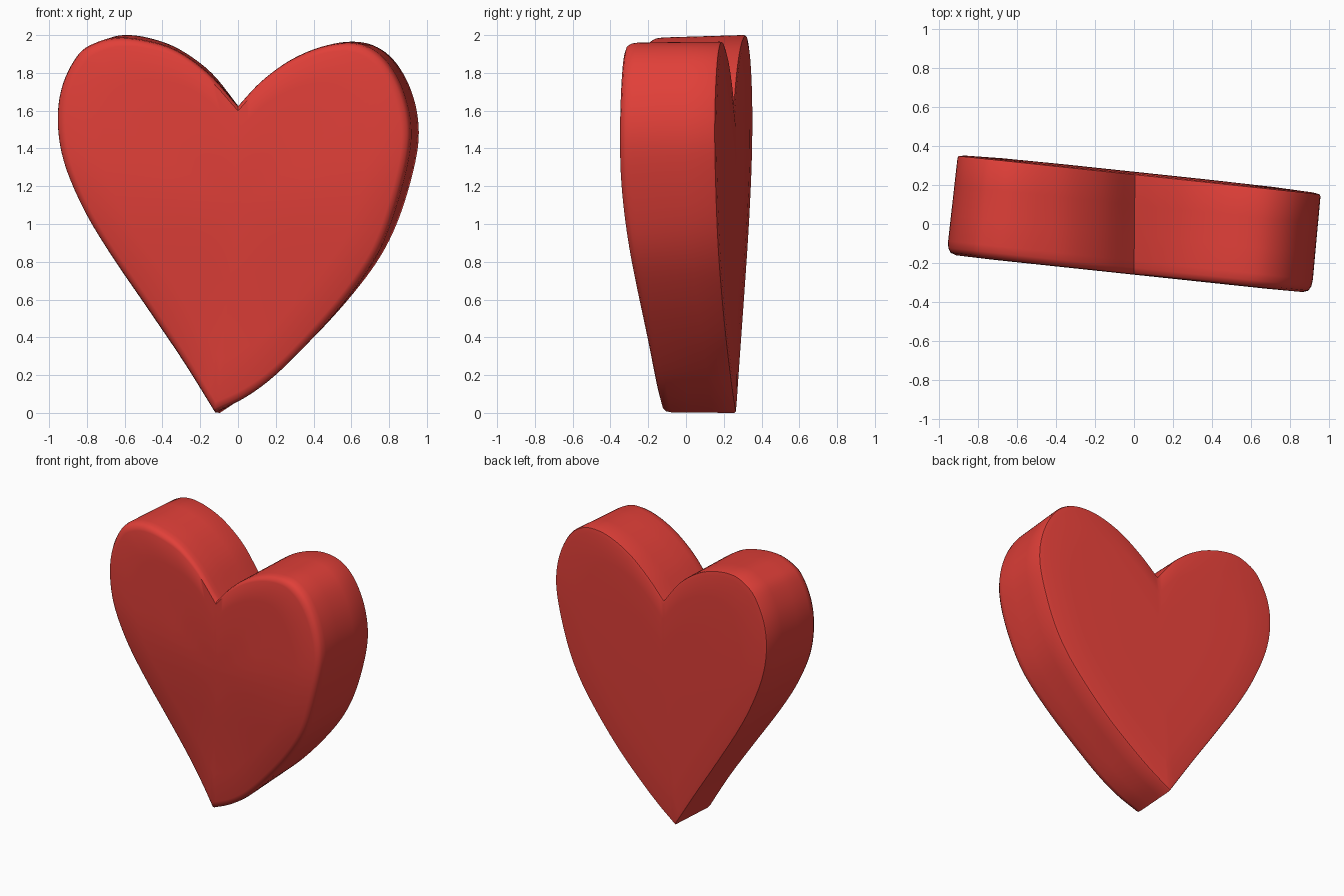
import bpy, bmesh, math
from mathutils import Vector

if "Cube" in bpy.data.objects:
    bpy.data.objects.remove(bpy.data.objects["Cube"])

CENTRE = Vector((0, 1.1))
SLANT = -0.106          # the heart is turned a little: y shifts with x

# Outline points (x, z) of the front and back: tip -> left lobe -> notch -> right lobe -> tip
FRONT_L = [(-0.125, 0.003), (-0.29, 0.27), (-0.48, 0.55), (-0.68, 0.84), (-0.825, 1.08), (-0.93, 1.33),
           (-0.962, 1.55), (-0.935, 1.74), (-0.85, 1.9), (-0.75, 1.962), (-0.64, 1.985),
           (-0.5, 1.972), (-0.33, 1.92), (-0.16, 1.80), (0.0, 1.625)]
FRONT_R = [(0.0, 1.625), (0.12, 1.755), (0.27, 1.865), (0.43, 1.935), (0.58, 1.96), (0.69, 1.935),
           (0.79, 1.85), (0.87, 1.7), (0.91, 1.52), (0.895, 1.33), (0.82, 1.05), (0.73, 0.83),
           (0.58, 0.61), (0.39, 0.39), (0.19, 0.19), (0.03, 0.075), (-0.125, 0.003)]
BACK_L = [(-0.095, 0.0), (-0.275, 0.28), (-0.46, 0.56), (-0.645, 0.85), (-0.77, 1.08), (-0.87, 1.33),
          (-0.905, 1.55), (-0.88, 1.74), (-0.8, 1.9), (-0.71, 1.97), (-0.61, 2.0),
          (-0.47, 1.985), (-0.31, 1.925), (-0.14, 1.8), (0.005, 1.62)]
BACK_R = [(0.005, 1.62), (0.14, 1.75), (0.3, 1.87), (0.47, 1.945), (0.62, 1.965), (0.74, 1.935),
          (0.84, 1.85), (0.92, 1.7), (0.957, 1.52), (0.94, 1.33), (0.86, 1.05), (0.755, 0.83),
          (0.6, 0.62), (0.4, 0.4), (0.2, 0.22), (0.05, 0.1), (-0.095, 0.0)]


def smooth_path(pts, steps=5):
    """Catmull-Rom curve through the points, without the last one."""
    p = [Vector(q) for q in pts]
    p = [2 * p[0] - p[1]] + p + [2 * p[-1] - p[-2]]
    out = []
    for a, b, c, d in zip(p, p[1:], p[2:], p[3:]):
        for i in range(steps):
            t = i / steps
            out.append(0.5 * (2 * b + (c - a) * t + (2 * a - 5 * b + 4 * c - d) * t * t
                              + (3 * b - a - 3 * c + d) * t ** 3))
    return out


def front_y(z):
    """The front face leans back toward the tip."""
    t = max(0.0, min(1.0, z / 1.35))
    return -0.145 - 0.115 * t * t * (3 - 2 * t)


front = smooth_path(FRONT_L) + smooth_path(FRONT_R)
back = smooth_path(BACK_L) + smooth_path(BACK_R)
n = len(front)

# Rings from back centre to front centre: (scale, depth 0 = back .. 1 = front)
RINGS = [(0.4, -0.03), (0.75, -0.025), (0.96, -0.012), (0.995, 0), (1, 0.02), (1, 0.3), (1, 0.6),
         (1, 0.86), (0.995, 0.93), (0.98, 0.975), (0.95, 0.995), (0.75, 1), (0.4, 1)]


def point(p, depth):
    rear = 0.253
    return (p.x, rear + (front_y(p.y) - rear) * depth + SLANT * p.x, p.y)


bm = bmesh.new()
rings = []
for scale, depth in RINGS:
    blend = max(0.0, depth)
    rings.append([bm.verts.new(point(CENTRE + (b.lerp(f, blend) - CENTRE) * scale, depth))
                  for f, b in zip(front, back)])
for r0, r1 in zip(rings, rings[1:]):
    for i in range(n):
        j = (i + 1) % n
        bm.faces.new((r0[i], r0[j], r1[j], r1[i]))
# Close the flat back and front
for ring, depth in ((rings[0], -0.03), (rings[-1], 1)):
    c = bm.verts.new(point(CENTRE, depth))
    for i in range(n):
        bm.faces.new((ring[i], ring[(i + 1) % n], c))
bmesh.ops.recalc_face_normals(bm, faces=bm.faces[:])

mesh = bpy.data.meshes.new("heart")
bm.to_mesh(mesh)
bm.free()
heart = bpy.data.objects.new("heart", mesh)
bpy.context.collection.objects.link(heart)

red = bpy.data.materials.new("heart red")
red.diffuse_color = (0.75, 0.05, 0.04, 1)
red.use_nodes = True
red.node_tree.nodes["Principled BSDF"].inputs["Base Color"].default_value = red.diffuse_color
mesh.materials.append(red)

bpy.context.view_layer.objects.active = heart
heart.select_set(True)
bpy.ops.object.shade_smooth_by_angle(angle=math.radians(40))
